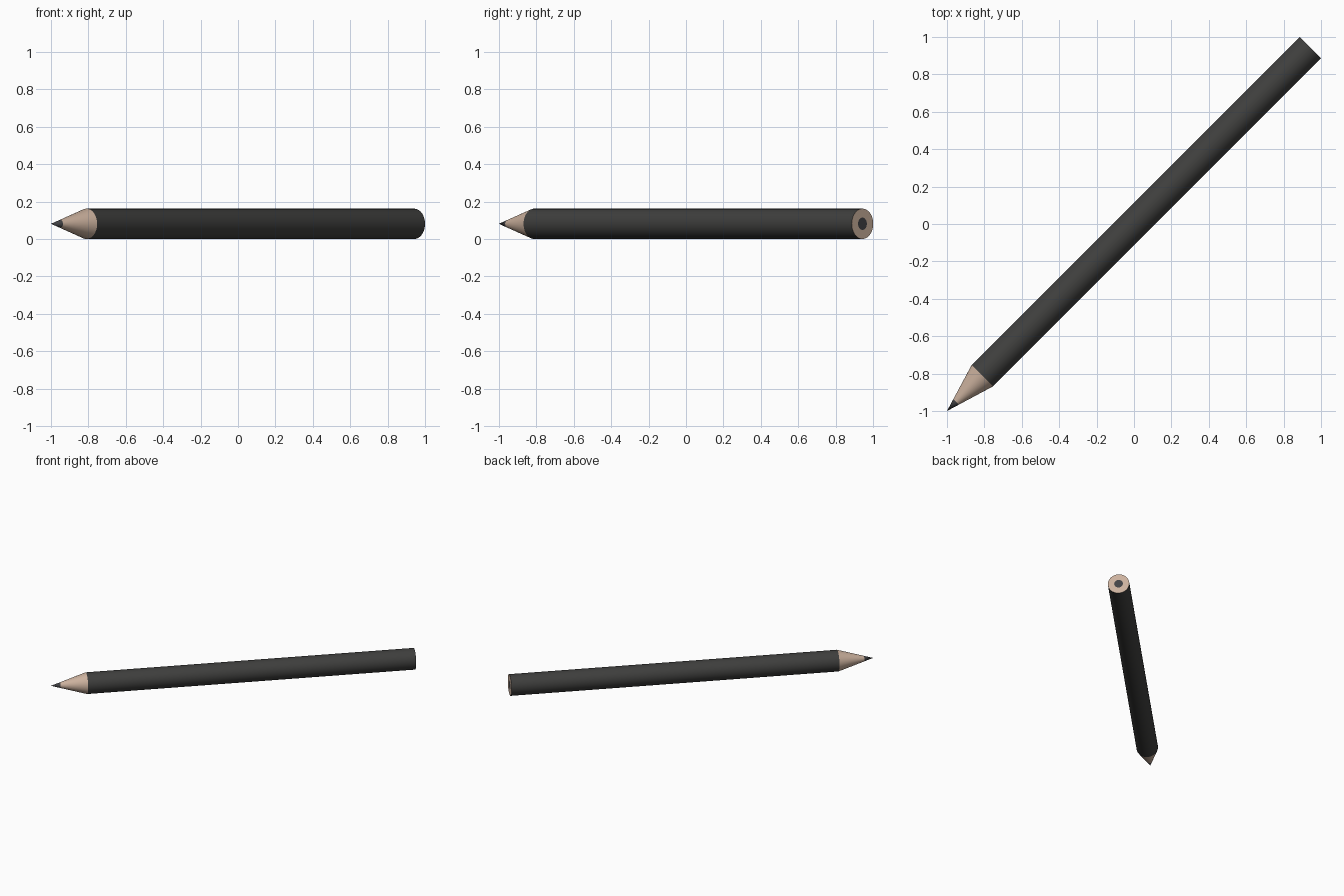
import bpy, math
from mathutils import Matrix, Vector

if "Cube" in bpy.data.objects:
    bpy.data.objects.remove(bpy.data.objects["Cube"])

R = 0.081            # barrel radius
L = 1.9425 * math.sqrt(2)   # tip to butt
CONE = 0.268         # sharpened length
T = 0.26             # share of the cone that is lead
CORE = 0.033         # core radius at the butt
SIDES = 48


def material(name, rgb):
    m = bpy.data.materials.new(name)
    m.diffuse_color = (*rgb, 1)
    m.use_nodes = True
    m.node_tree.nodes["Principled BSDF"].inputs["Base Color"].default_value = m.diffuse_color
    return m


paint = material("dark paint", (0.05, 0.05, 0.048))
wood = material("bare wood", (0.60, 0.44, 0.34))
graphite = material("graphite", (0.055, 0.055, 0.06))

# local z runs from the tip along the horizontal diagonal
PLACE = Matrix.Translation((-1, -1, R)) @ Vector((1, 1, 0)).to_track_quat('Z', 'Y').to_matrix().to_4x4()


def lathe(name, profile, mat):
    """Spin (radius, distance) points round the pencil axis."""
    verts, faces, rings = [], [], []
    for r, d in profile:
        start = len(verts)
        n = 1 if r == 0 else SIDES
        for i in range(n):
            a = 2 * math.pi * i / SIDES
            verts.append((r * math.cos(a), r * math.sin(a), d))
        rings.append([start + i % n for i in range(SIDES)])
    for a, b in zip(rings, rings[1:]):
        for i in range(SIDES):
            j = (i + 1) % SIDES
            faces.append(list(dict.fromkeys((a[i], a[j], b[j], b[i]))))
    me = bpy.data.meshes.new(name)
    me.from_pydata(verts, [], faces)
    me.transform(PLACE)
    me.materials.append(mat)
    ob = bpy.data.objects.new(name, me)
    bpy.context.collection.objects.link(ob)
    bpy.ops.object.select_all(action='DESELECT')
    ob.select_set(True)
    bpy.context.view_layer.objects.active = ob
    bpy.ops.object.shade_smooth_by_angle(angle=math.radians(30))
    return ob


# sharpened end
lathe("lead_tip", [(0, 0), (R * T, CONE * T)], graphite)
lathe("wood_cone", [(R * T, CONE * T), (R, CONE)], wood)
# painted barrel
lathe("barrel", [(R, CONE), (R, L)], paint)
# flat butt end: wood ring round the core
lathe("wood_end", [(R, L), (CORE, L)], wood)
lathe("lead_end", [(CORE, L), (0, L)], graphite)
